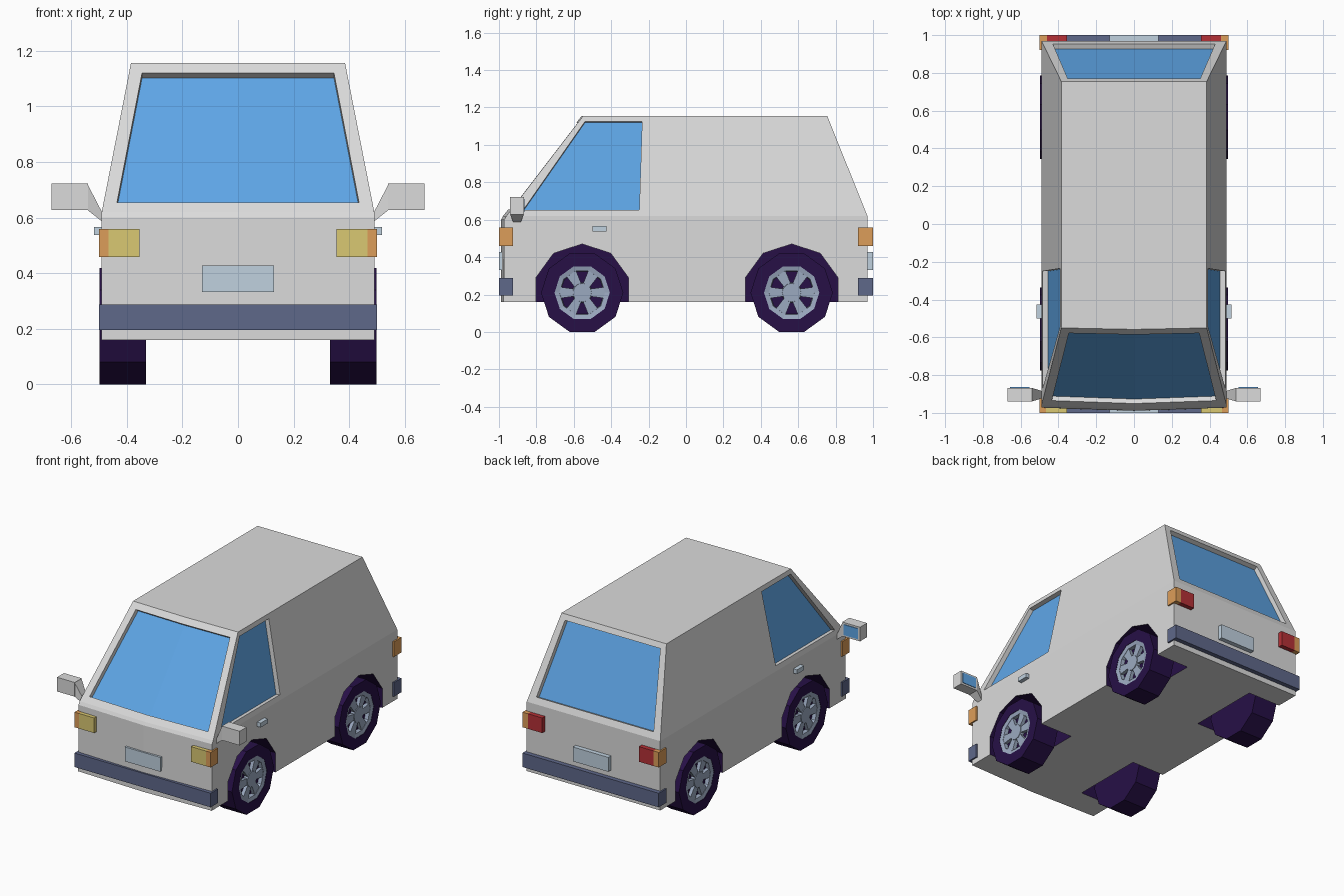
import bpy, bmesh, math
from mathutils import Vector

if "Cube" in bpy.data.objects:
    bpy.data.objects.remove(bpy.data.objects["Cube"])


def mat(name, r, g, b):
    m = bpy.data.materials.new(name)
    m.diffuse_color = (r, g, b, 1)
    m.use_nodes = True
    m.node_tree.nodes["Principled BSDF"].inputs["Base Color"].default_value = m.diffuse_color
    return m


PAINT = mat("light_grey_paint", 0.71, 0.71, 0.71)
GLASS = mat("blue_glass", 0.114, 0.386, 0.807)
RUBBER = mat("dark_purple_rubber", 0.020, 0.005, 0.062)
BUMPER = mat("slate_bumper", 0.114, 0.138, 0.254)
PLATE = mat("pale_blue_grey", 0.53, 0.64, 0.74)
YELLOW = mat("headlight_yellow", 0.70, 0.58, 0.17)
ORANGE = mat("indicator_orange", 0.72, 0.34, 0.10)
RED = mat("tail_light_red", 0.46, 0.03, 0.037)
RIM = mat("steel_rim", 0.33, 0.40, 0.53)


def finish(name, bm, *mats):
    bmesh.ops.recalc_face_normals(bm, faces=bm.faces[:])
    me = bpy.data.meshes.new(name)
    bm.to_mesh(me)
    bm.free()
    for m in mats:
        me.materials.append(m)
    ob = bpy.data.objects.new(name, me)
    bpy.context.collection.objects.link(ob)
    return ob


def loft(name, rings, m, closed=False):
    """Join matching rings of points; cap the ends unless closed into a loop."""
    bm = bmesh.new()
    vs = [[bm.verts.new(p) for p in r] for r in rings]
    n = len(vs[0])
    pairs = list(zip(vs, vs[1:])) + ([(vs[-1], vs[0])] if closed else [])
    for a, b in pairs:
        for i in range(n):
            j = (i + 1) % n
            bm.faces.new((a[i], a[j], b[j], b[i]))
    if not closed:
        bm.faces.new(vs[0])
        bm.faces.new(vs[-1])
    return finish(name, bm, m)


def box(name, x0, x1, y0, y1, z0, z1, m):
    ring = lambda z: [(x0, y0, z), (x1, y0, z), (x1, y1, z), (x0, y1, z)]
    return loft(name, [ring(z0), ring(z1)], m)


def circle(x, cy, cz, r, n, start):
    return [(x, cy + r * math.cos(start + math.tau * i / n),
             cz + r * math.sin(start + math.tau * i / n)) for i in range(n)]


# ---- Body shell: stacked outlines with a slightly bowed nose ----
ZB, ZT = 0.62, 1.155                     # belt line and roof
lerp = lambda a, b, t: a + (b - a) * t
frac = lambda z: (z - ZB) / (ZT - ZB)
half = lambda z: lerp(0.49, 0.385, frac(z))
rear = lambda z: lerp(0.97, 0.755, frac(z))


def nose(x, z):
    t, k = frac(z), abs(x) / half(z)
    return lerp(lerp(-0.978, -0.558, t), lerp(-0.960, -0.550, t), k)


bm = bmesh.new()
rings = []
for z, w, corner, centre, back in ((0.16, 0.49, -0.975, -0.99, 0.97),
                                   (0.60, 0.49, -0.972, -0.988, 0.97),
                                   (ZB, 0.49, -0.960, -0.978, 0.97),
                                   (ZT, 0.385, -0.550, -0.558, 0.755)):
    rings.append([bm.verts.new(p) for p in ((-w, corner, z), (0, centre, z), (w, corner, z),
                                            (w, back, z), (-w, back, z))])
for a, b in zip(rings[:2], rings[1:3]):
    for i in range(5):
        j = (i + 1) % 5
        bm.faces.new((a[i], a[j], b[j], b[i]))
bm.faces.new(rings[0])
bm.faces.new(rings[3])


def window(outer, inner, normal):
    """Panel frame, recessed jamb and glass."""
    n = len(outer)
    d = Vector(normal).normalized() * -0.03
    lip = [bm.verts.new(p) for p in inner]
    pane = [bm.verts.new(Vector(p) + d) for p in inner]
    for i in range(n):
        j = (i + 1) % n
        bm.faces.new((outer[i], outer[j], lip[j], lip[i]))
        bm.faces.new((lip[i], lip[j], pane[j], pane[i]))
    quads = [pane] if n == 4 else [[pane[0], pane[1], pane[4], pane[5]], pane[1:5]]
    for q in quads:
        bm.faces.new(q).material_index = 1


lo, hi = rings[2], rings[3]
# windscreen (bent at the centre line)
window([lo[0], lo[1], lo[2], hi[2], hi[1], hi[0]],
       [(x, nose(x, z), z) for x, z in ((-0.435, 0.655), (0, 0.655), (0.435, 0.655),
                                        (0.345, 1.12), (0, 1.12), (-0.345, 1.12))],
       (0, -0.535, 0.41))
# rear window
window([lo[3], lo[4], hi[4], hi[3]],
       [(x, rear(z), z) for x, z in ((0.43, 0.66), (-0.43, 0.66), (-0.35, 1.12), (0.35, 1.12))],
       (0, 0.535, 0.215))
# front door windows
for s, idx in ((1, (2, 3)), (-1, (0, 4))):
    f, b = idx
    window([lo[f], lo[b], hi[b], hi[f]],
           [(s * half(z), y, z) for y, z in ((-0.87, 0.652), (-0.25, 0.652),
                                             (-0.235, 1.125), (-0.54, 1.125))],
           (s * 0.535, 0, 0.105))
body = finish("body", bm, PAINT, GLASS, RUBBER)

# ---- Wheel wells cut into the body ----
AXLES = {"front": -0.555, "rear": 0.565}
HUB_Z = 0.21
for s in (1, -1):
    for cy in AXLES.values():
        cut = loft("well_cutter", [circle(s * x, cy, HUB_Z, 0.26, 10, math.pi / 2)
                                   for x in (0.25, 0.6)], RUBBER)
        cut.hide_render = True
        mod = body.modifiers.new("well", 'BOOLEAN')
        mod.operation = 'DIFFERENCE'
        mod.solver = 'EXACT'
        mod.object = cut
        bpy.context.view_layer.objects.active = body
        bpy.ops.object.modifier_apply(modifier=mod.name)
        bpy.data.objects.remove(cut)
for p in body.data.polygons:
    c = p.center
    near = any(math.hypot(c.y - cy, c.z - HUB_Z) < 0.262 for cy in AXLES.values())
    if near and 0.24 < abs(c.x) < 0.488 and c.z > 0.165:
        p.material_index = 2

# ---- Wheels: ten-sided tyre, rim ring, hub and six spokes ----
for s, side in ((1, "right"), (-1, "left")):
    for end, cy in AXLES.items():
        tag = f"{end}_{side}"
        flat = -math.pi / 2 + math.pi / 10
        ring = lambda r, x: circle(s * x, cy, HUB_Z, r, 10, flat)
        loft(f"tyre_{tag}", [ring(0.22, 0.33), ring(0.22, 0.498), ring(0.148, 0.498),
                             ring(0.148, 0.465)], RUBBER)
        loft(f"rim_{tag}", [ring(0.148, 0.46), ring(0.148, 0.496), ring(0.122, 0.49),
                            ring(0.118, 0.46)], RIM, closed=True)
        loft(f"hub_{tag}", [circle(s * x, cy, HUB_Z, r, 12, 0)
                            for r, x in ((0.055, 0.46), (0.05, 0.492))], RIM)
        for k in range(6):
            a = k * math.pi / 3
            u, v = (math.cos(a), math.sin(a)), (-math.sin(a), math.cos(a))
            pts = ((0.03, -0.018), (0.125, -0.031), (0.125, 0.031), (0.03, 0.018))
            loft(f"spoke_{tag}_{k}",
                 [[(s * x, cy + r * u[0] + w * v[0], HUB_Z + r * u[1] + w * v[1])
                   for r, w in pts] for x in (0.46, 0.488)], RIM)

# ---- Bumpers and number plates ----
box("front_bumper", -0.5, 0.5, -1.0, -0.925, 0.195, 0.288, BUMPER)
box("rear_bumper", -0.5, 0.5, 0.92, 1.0, 0.195, 0.288, BUMPER)
box("front_plate", -0.13, 0.13, -1.0, -0.96, 0.332, 0.427, PLATE)
box("rear_plate", -0.13, 0.13, 0.95, 1.0, 0.332, 0.427, PLATE)

# ---- Lamps, door handles and mirrors on both sides ----
for s, side in ((1, "right"), (-1, "left")):
    xs = lambda a, b: sorted((s * a, s * b))
    box(f"headlight_{side}", *xs(0.355, 0.465), -1.0, -0.94, 0.459, 0.559, YELLOW)
    box(f"front_indicator_{side}", *xs(0.465, 0.5), -1.0, -0.925, 0.459, 0.559, ORANGE)
    box(f"tail_light_{side}", *xs(0.355, 0.46), 0.94, 1.0, 0.459, 0.559, RED)
    box(f"rear_indicator_{side}", *xs(0.46, 0.5), 0.92, 1.0, 0.459, 0.559, ORANGE)
    box(f"door_handle_{side}", *xs(0.48, 0.517), -0.5, -0.425, 0.538, 0.567, PLATE)
    box(f"mirror_housing_{side}", *xs(0.54, 0.67), -0.94, -0.867, 0.628, 0.722, PAINT)
    box(f"mirror_glass_{side}", *xs(0.553, 0.657), -0.87, -0.863, 0.64, 0.71, GLASS)
    loft(f"mirror_arm_{side}",
         [[(s * x, y0, z0), (s * x, y1, z0), (s * x, y1, z1), (s * x, y0, z1)]
          for x, y0, y1, z0, z1 in ((0.485, -0.922, -0.885, 0.583, 0.612),
                                    (0.542, -0.94, -0.867, 0.628, 0.722))], PAINT)
